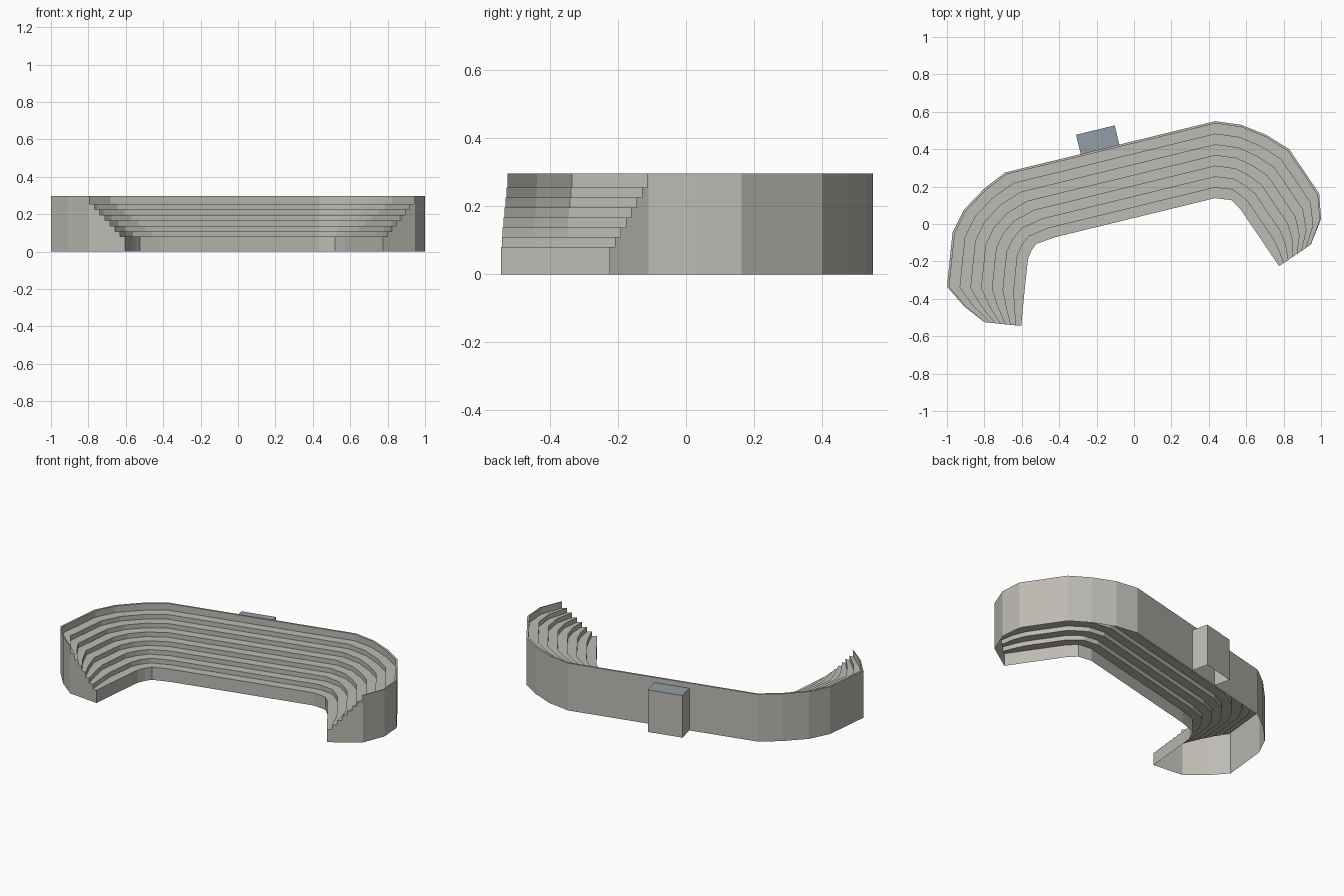
import bpy, bmesh
from mathutils import Vector

cube = bpy.data.objects.get("Cube")
if cube:
    bpy.data.objects.remove(cube, do_unlink=True)


def make_material(name, rgb):
    mat = bpy.data.materials.new(name)
    mat.use_nodes = True
    color = (*rgb, 1)
    mat.diffuse_color = color
    mat.node_tree.nodes["Principled BSDF"].inputs["Base Color"].default_value = color
    return mat


def make_object(name, bm, materials):
    mesh = bpy.data.meshes.new(name)
    bm.to_mesh(mesh)
    bm.free()
    for mat in materials:
        mesh.materials.append(mat)
    obj = bpy.data.objects.new(name, mesh)
    bpy.context.collection.objects.link(obj)
    return obj


concrete = make_material("warm grey concrete", (0.51, 0.495, 0.455))
slate = make_material("slate blue roof", (0.29, 0.34, 0.39))

# Plan outlines of the stand, matched point for point from end to end
outer = [(-.80, -.525), (-.91, -.438), (-1, -.335), (-.97, -.045), (-.91, .075),
         (-.80, .19), (-.69, .275), (.435, .55), (.575, .53), (.71, .475),
         (.83, .40), (.99, .163), (1, .027), (.946, -.11)]
inner = [(-.603, -.545), (-.594, -.45), (-.585, -.355), (-.567, -.187), (-.548, -.142),
         (-.524, -.107), (-.42, -.07), (.433, .138), (.519, .128), (.545, .102),
         (.572, .075), (.70, -.113), (.737, -.168), (.776, -.225)]

# Cross-section: front wall, seven treads, thin rear parapet
TREADS, FRONT, RISE, TOP, PARAPET = 7, 0.08, 0.0292, 0.297, 0.97
profile = [(0, 0)]
for k in range(TREADS):
    z = FRONT + k * RISE
    profile += [(PARAPET * k / TREADS, z), (PARAPET * (k + 1) / TREADS, z)]
profile += [(PARAPET, TOP), (1, TOP), (1, 0)]

# Terraced stand, an open-bottomed shell with closed ends
bm = bmesh.new()
rows = []
for a, b in zip(inner, outer):
    a, b = Vector(a), Vector(b)
    rows.append([bm.verts.new((*a.lerp(b, t), z)) for t, z in profile])
for r, s in zip(rows, rows[1:]):
    for j in range(len(profile) - 1):
        bm.faces.new((r[j], s[j], s[j + 1], r[j + 1]))
bm.faces.new(rows[0])
bm.faces.new(rows[-1][::-1])
make_object("terraced_stand", bm, [concrete])

# Rear block, open underneath, with a coloured roof
corners = [(-.285, .374), (-.078, .424), (-.103, .527), (-.31, .477)]
bm = bmesh.new()
low = [bm.verts.new((x, y, 0)) for x, y in corners]
high = [bm.verts.new((x, y, 0.265)) for x, y in corners]
for i in range(4):
    j = (i + 1) % 4
    bm.faces.new((low[i], low[j], high[j], high[i]))
bm.faces.new(high).material_index = 1
make_object("rear_block", bm, [concrete, slate])
